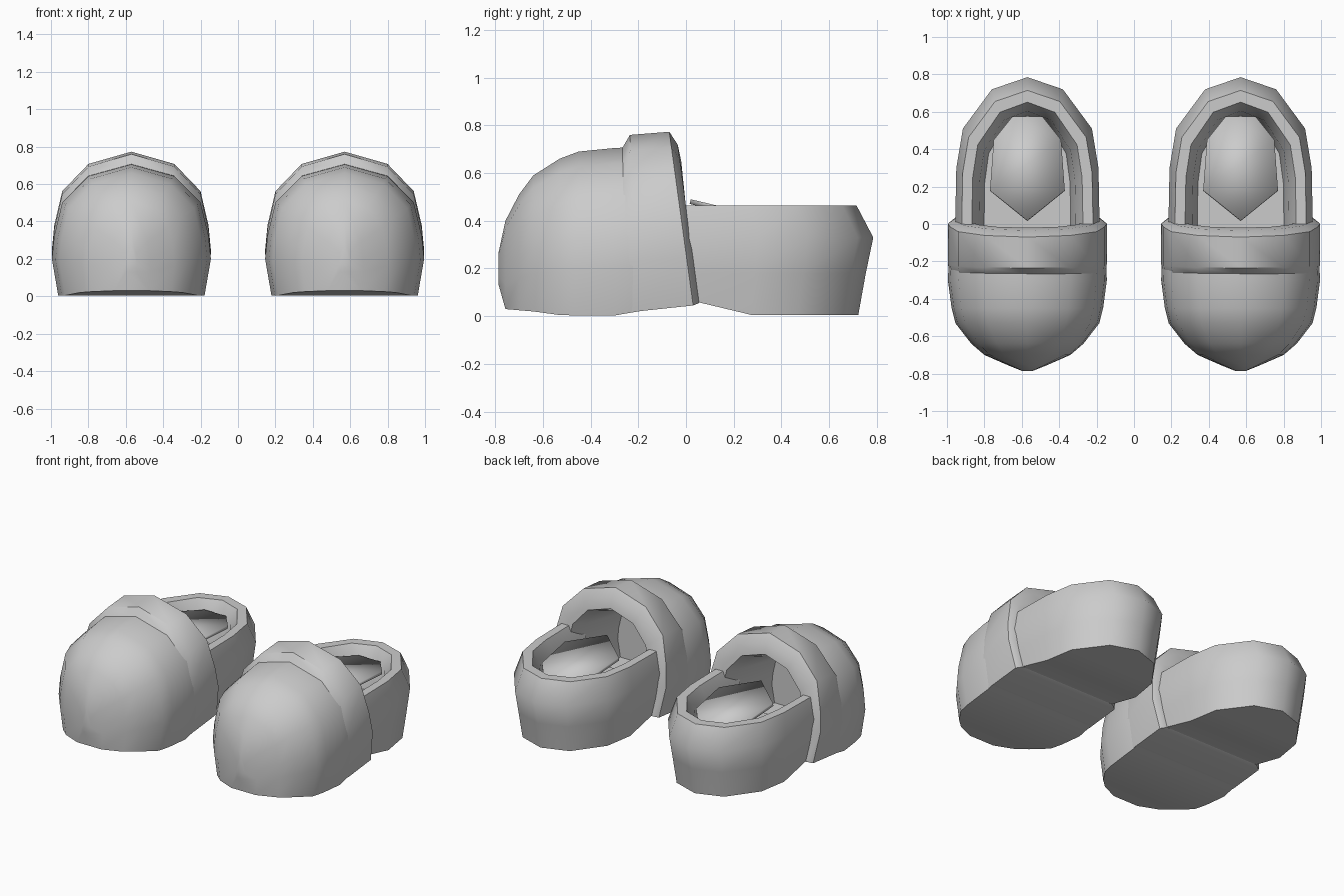
import bpy
import bmesh
import math

cube = bpy.data.objects.get("Cube")
if cube:
    bpy.data.objects.remove(cube, do_unlink=True)

grey = bpy.data.materials.new("soft_grey")
grey.use_nodes = True
tone = (0.6, 0.6, 0.6, 1)
grey.diffuse_color = tone
grey.node_tree.nodes["Principled BSDF"].inputs["Base Color"].default_value = tone

SHOE_X = 0.57


def finish(name, bm, side, angle=50):
    """Turn a bmesh into a smooth shaded part of the shoe on the given side."""
    bmesh.ops.recalc_face_normals(bm, faces=bm.faces)
    mesh = bpy.data.meshes.new(name)
    bm.to_mesh(mesh)
    bm.free()
    mesh.materials.append(grey)
    obj = bpy.data.objects.new(name, mesh)
    bpy.context.collection.objects.link(obj)
    obj.location.x = side * SHOE_X
    bpy.ops.object.select_all(action='DESELECT')
    obj.select_set(True)
    bpy.context.view_layer.objects.active = obj
    bpy.ops.object.shade_smooth_by_angle(angle=math.radians(angle))
    return obj


def loft(rings, closed=True, cap_start=False, cap_end=False):
    """Skin a list of equal-length point rings."""
    bm = bmesh.new()
    rows = [[bm.verts.new(p) for p in ring] for ring in rings]
    count = len(rows[0])
    for a, b in zip(rows, rows[1:]):
        for i in range(count if closed else count - 1):
            j = (i + 1) % count
            bm.faces.new((a[i], a[j], b[j], b[i]))
    if cap_start:
        bm.faces.new(rows[0])
    if cap_end:
        bm.faces.new(rows[-1])
    return bm


def mirrored(half):
    """Complete a half outline whose last point lies on the centre line."""
    return half + [(-p[0],) + tuple(p[1:]) for p in reversed(half[:-1])]


# Arch cross-section as fractions of half width and height
ARCH = mirrored([(0.92, 0), (1, 0.28), (0.97, 0.46), (0.87, 0.71), (0.54, 0.91), (0, 1)])


def arch(y, width, low, high, lean=0):
    return [(fx * width, y + lean * (1 - fz), low + (high - low) * fz) for fx, fz in ARCH]


def sole_height(y):
    """Underside rises to a small instep between toe and heel."""
    if y < 0.05:
        return max(0.005, 0.06 - 0.157 * (0.05 - y))
    return max(0.005, 0.06 - 0.275 * (y - 0.05))


# Rounded toe: y, half width, bottom, top
TOE = [(-0.785, 0.03, 0.13, 0.27), (-0.757, 0.10, 0.03, 0.40), (-0.70, 0.23, 0.025, 0.51),
       (-0.64, 0.30, 0.02, 0.59), (-0.53, 0.385, 0.005, 0.66), (-0.45, 0.405, 0.003, 0.69),
       (-0.30, 0.425, 0.003, 0.705), (-0.20, 0.42, 0.02, 0.71), (-0.12, 0.41, 0.033, 0.71)]

# Collar band that rolls over its rear edge into the toe lining
COLLAR = [(-0.27, 0.415, 0.015, 0.70, 0), (-0.235, 0.425, 0.02, 0.76, 0.03),
          (-0.07, 0.425, 0.045, 0.773, 0.10), (-0.035, 0.385, 0.055, 0.72, 0.09),
          (-0.02, 0.31, 0.065, 0.65, 0.06), (-0.10, 0.28, 0.08, 0.61, 0.03),
          (-0.45, 0.25, 0.10, 0.52, 0)]

# Heel cup outline and its wall profile: height, x scale, y scale
HEEL = mirrored([(0.385, -0.12), (0.385, 0.05), (0.38, 0.30), (0.345, 0.51), (0.19, 0.72), (0, 0.785)])
WALL = [(0, 0.92, 0.92), (0.18, 0.97, 0.96), (0.33, 1, 1), (0.465, 0.91, 0.91),
        (0.465, 0.77, 0.83), (0.38, 0.67, 0.77), (0.2, 0.60, 0.74)]


def heel_ring(z, sx, sy):
    return [(x * sx, y * sy if y > 0 else y, z if z else sole_height(y)) for x, y in HEEL]


# Insole half outline, sloping down to the heel
INSOLE = [(0.0, 0.02, 0.49), (0.20, 0.18, 0.452), (0.18, 0.45, 0.42), (0.08, 0.575, 0.41)]


def build_shoe(side, label):
    finish(label + "_toe", loft([arch(*s) for s in TOE], cap_start=True), side)
    finish(label + "_collar", loft([arch(*s) for s in COLLAR], cap_end=True), side)

    # Heel cup: open-ended walls, with bridged underside and inner floor
    bm = loft([heel_ring(*w) for w in WALL], closed=False)
    bm.verts.ensure_lookup_table()
    count = len(HEEL)
    for start in (0, count * (len(WALL) - 1)):
        row = bm.verts[start:start + count]
        for i in range(count // 2):
            quad = [row[i], row[i + 1], row[count - 2 - i], row[count - 1 - i]]
            bm.faces.new(list(dict.fromkeys(quad)))
    finish(label + "_heel_cup", bm, side)

    # Insole plate
    bm = bmesh.new()
    outline = INSOLE + [(-x, y, z) for x, y, z in reversed(INSOLE[1:])]
    verts = [bm.verts.new(p) for p in outline]
    bm.faces.new((verts[0], verts[1], verts[-1]))
    bm.faces.new(verts[1:])
    plate = finish(label + "_insole", bm, side, 30)
    solid = plate.modifiers.new("thickness", 'SOLIDIFY')
    solid.thickness = 0.02


build_shoe(1, "left")
build_shoe(-1, "right")
